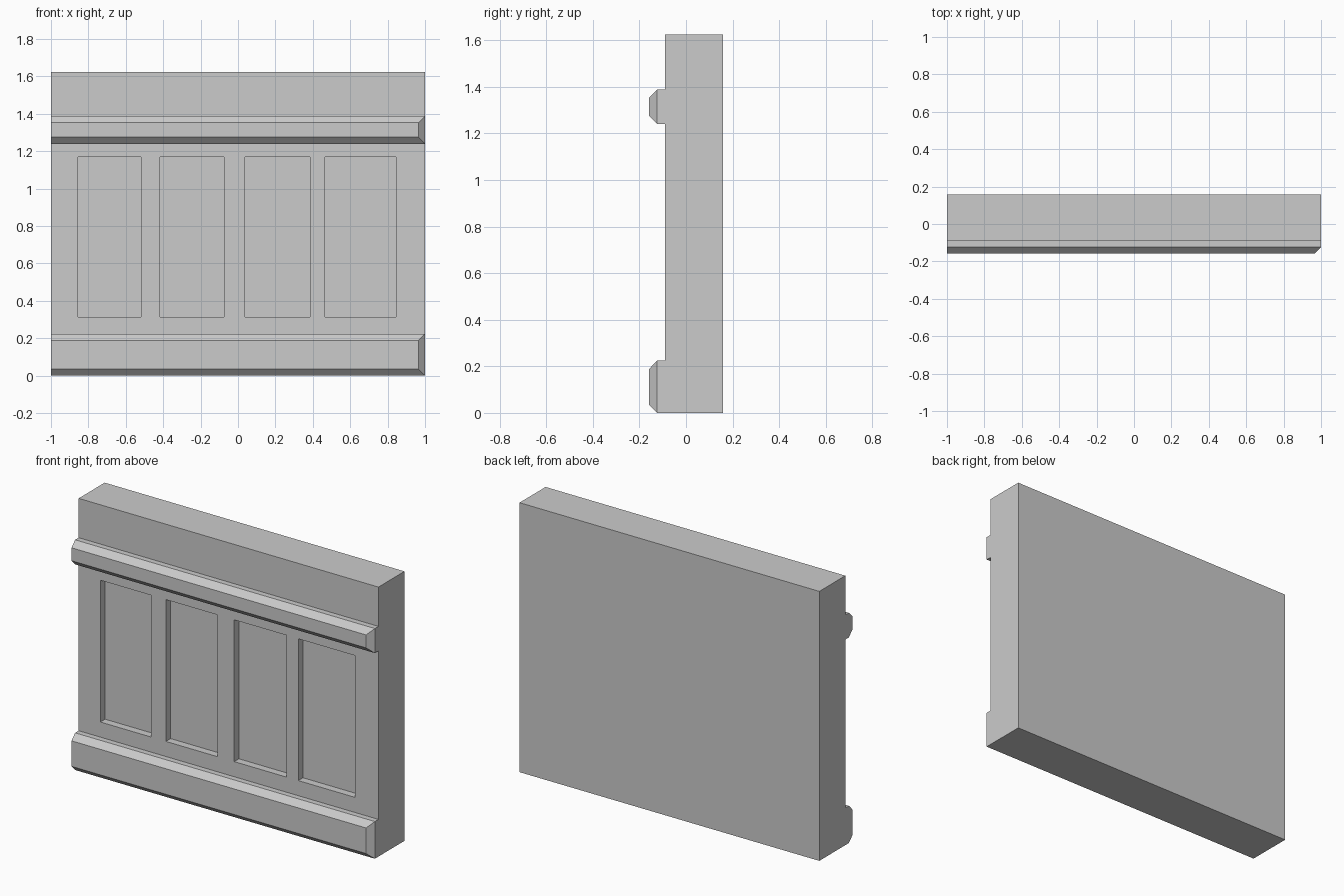
import bpy, bmesh

if "Cube" in bpy.data.objects:
    bpy.data.objects.remove(bpy.data.objects["Cube"])

HALF, FRONT, BACK, TOP = 1.0, -0.09, 0.158, 1.625
PANELS = [(-0.855, -0.518), (-0.418, -0.075), (0.038, 0.385), (0.465, 0.845)]
PANEL_Z = (0.315, 1.17)
DEPTH = 0.045


def finish(name, bm):
    bmesh.ops.recalc_face_normals(bm, faces=bm.faces[:])
    mesh = bpy.data.meshes.new(name)
    bm.to_mesh(mesh)
    bm.free()
    obj = bpy.data.objects.new(name, mesh)
    bpy.context.collection.objects.link(obj)
    return obj


def make_wall():
    # Front face as a grid whose lines follow the panel edges
    bm = bmesh.new()
    xs = [-HALF] + [x for pair in PANELS for x in pair] + [HALF]
    zs = [0, *PANEL_Z, TOP]
    grid = [[bm.verts.new((x, FRONT, z)) for z in zs] for x in xs]
    panels = []
    for i in range(len(xs) - 1):
        for j in range(len(zs) - 1):
            f = bm.faces.new((grid[i][j], grid[i + 1][j],
                              grid[i + 1][j + 1], grid[i][j + 1]))
            if j == 1 and i % 2 == 1:
                panels.append(f)
    rim = [e for e in bm.edges if e.is_boundary]
    # Sides and back
    res = bmesh.ops.extrude_edge_only(bm, edges=rim)["geom"]
    for v in res:
        if isinstance(v, bmesh.types.BMVert):
            v.co.y = BACK
    back_edges = [e for e in bm.edges if e.is_boundary]
    bmesh.ops.contextual_create(bm, geom=back_edges)
    # Sunken panels
    res = bmesh.ops.extrude_face_region(bm, geom=panels)["geom"]
    for v in res:
        if isinstance(v, bmesh.types.BMVert):
            v.co.y += DEPTH
    stale = [f for f in panels if f.is_valid]
    if stale:
        bmesh.ops.delete(bm, geom=stale, context='FACES_ONLY')
    return finish("panelled_wall", bm)


def make_rail(name, z0, z1, c=0.035):
    # Chamfered moulding: square left end, bevelled right end
    mid, nose = -0.124, -0.158
    profile = [(FRONT, z0), (mid, z0), (nose, z0 + c),
               (nose, z1 - c), (mid, z1), (FRONT, z1)]
    bm = bmesh.new()
    left = [bm.verts.new((-HALF, y, z)) for y, z in profile]
    right = [bm.verts.new((HALF - (c if y == nose else 0), y, z))
             for y, z in profile]
    n = len(profile)
    for i in range(n):
        k = (i + 1) % n
        bm.faces.new((left[i], left[k], right[k], right[i]))
    bm.faces.new(left)
    # Right end: flat strip against the wall, then the bevels
    a, b, d, e, f, g = right
    bm.faces.new((a, b, f, g))
    bm.faces.new((b, d, e, f))
    return finish(name, bm)


make_wall()
make_rail("chair_rail", 1.24, 1.388)
make_rail("skirting_board", 0.0, 0.224)
